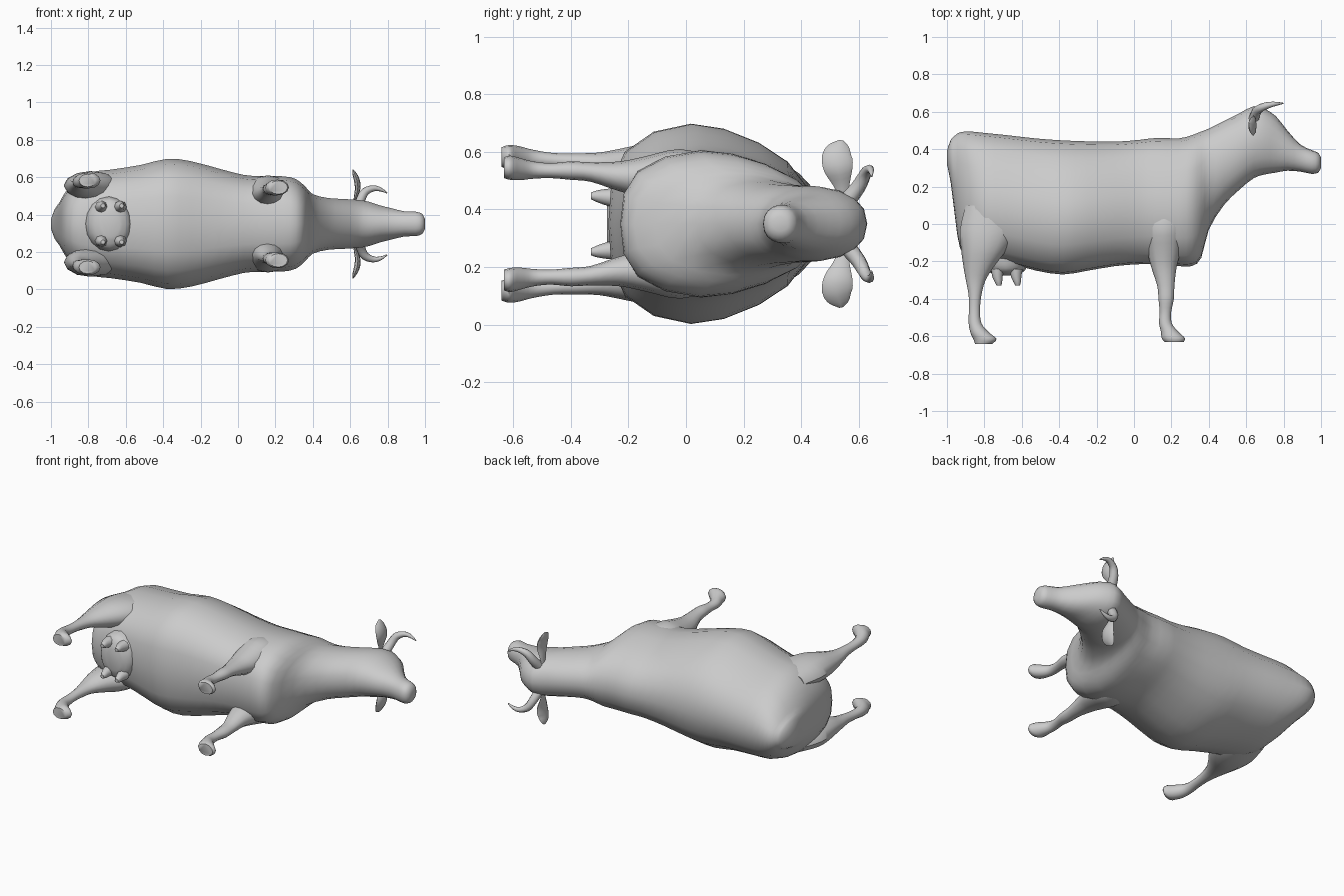
import bpy, bmesh, math
from mathutils import Vector

if "Cube" in bpy.data.objects:
    bpy.data.objects.remove(bpy.data.objects["Cube"])

MID = 0.35  # the animal lies on its side; z = MID is its plane of symmetry

hide = bpy.data.materials.new("grey hide")
hide.diffuse_color = (0.6, 0.6, 0.6, 1)
hide.use_nodes = True
hide.node_tree.nodes["Principled BSDF"].inputs["Base Color"].default_value = hide.diffuse_color


def spline(rows, steps):
    """Catmull-Rom interpolation through rows of numbers."""
    out = []
    for i in range(len(rows) - 1):
        a, b, c, d = (rows[max(0, min(len(rows) - 1, i + k))] for k in (-1, 0, 1, 2))
        for s in range(steps):
            t = s / steps
            out.append([0.5 * (2 * q + (r - p) * t + (2 * p - 5 * q + 4 * r - w) * t * t
                               + (3 * q - p - 3 * r + w) * t ** 3)
                        for p, q, r, w in zip(a, b, c, d)])
    out.append(list(rows[-1]))
    return out


def loft(name, rings, angle=50):
    """Skin a list of closed rings and cap both ends."""
    bm = bmesh.new()
    loops = [[bm.verts.new(p) for p in ring] for ring in rings]
    n = len(loops[0])
    for a, b in zip(loops, loops[1:]):
        for i in range(n):
            bm.faces.new((a[i], a[(i + 1) % n], b[(i + 1) % n], b[i]))
    bm.faces.new(loops[0])
    bm.faces.new(loops[-1])
    bmesh.ops.recalc_face_normals(bm, faces=bm.faces)
    mesh = bpy.data.meshes.new(name)
    bm.to_mesh(mesh)
    bm.free()
    mesh.materials.append(hide)
    obj = bpy.data.objects.new(name, mesh)
    bpy.context.collection.objects.link(obj)
    bpy.ops.object.select_all(action='DESELECT')
    obj.select_set(True)
    bpy.context.view_layer.objects.active = obj
    bpy.ops.object.shade_smooth_by_angle(angle=math.radians(angle))
    return obj


def leg_rings(rows, side, n=12):
    """Rows: x centre, y, side offset, x radius, side radius."""
    return [[(x + rx * math.cos(2 * math.pi * i / n), y,
              MID + side * (z + rz * math.sin(2 * math.pi * i / n))) for i in range(n)]
            for x, y, z, rx, rz in spline(rows, 3)]


def tube_rings(rows, side, flat=1.0, n=8):
    """Rows: x, y, side offset, radius; rings follow the path."""
    pts = spline(rows, 3)
    rings = []
    for k, (x, y, z, r) in enumerate(pts):
        d = Vector(pts[min(k + 1, len(pts) - 1)][:3]) - Vector(pts[max(k - 1, 0)][:3])
        d.normalize()
        u = (Vector((0, 1, 0)) - d * d.y).normalized()
        v = d.cross(u)
        ring = []
        for i in range(n):
            a = 2 * math.pi * i / n
            p = Vector((x, y, z)) + u * r * math.cos(a) + v * r * flat * math.sin(a)
            ring.append((p.x, p.y, MID + side * p.z))
        rings.append(ring)
    return rings


# Trunk, neck and head: x, belly y, back y, half width, roundness of section
body = [
    (-1.0, .32, .39, .025, 1), (-.98, .22, .45, .08, .8), (-.955, .02, .475, .115, .5),
    (-.93, -.13, .49, .16, .3), (-.88, -.19, .495, .225, .1), (-.8, -.2, .487, .275, 0),
    (-.68, -.21, .475, .29, 0), (-.52, -.25, .457, .315, 0), (-.38, -.27, .447, .348, 0),
    (-.25, -.25, .442, .335, 0), (-.1, -.225, .44, .295, 0), (.03, -.215, .45, .262, 0),
    (.12, -.215, .46, .256, 0), (.24, -.225, .458, .255, .1), (.31, -.225, .475, .24, .2),
    (.36, -.18, .495, .2, .3), (.4, -.03, .51, .16, .6), (.48, .1, .55, .14, .8),
    (.56, .18, .59, .135, .9), (.64, .245, .63, .13, 1), (.7, .265, .615, .12, 1),
    (.76, .275, .575, .1, 1), (.82, .285, .5, .085, 1), (.89, .28, .425, .068, 1),
    (.95, .268, .395, .066, 1), (.985, .275, .38, .054, 1), (1.0, .3, .355, .025, 1)]
# Half section of the trunk: width and height fractions, broad low and narrow at the spine
half = [(0, 0), (.42, .015), (.72, .08), (.92, .22), (1, .4), (.95, .56),
        (.81, .73), (.62, .87), (.34, .975), (0, 1)]
rings = []
for x, lo, hi, w, k in spline(body, 2):
    ring = []
    for i, (a, b) in enumerate(half):
        t = math.pi * i / (len(half) - 1)
        a = a * (1 - k) + k * math.sin(t) ** 0.85
        b = b * (1 - k) + k * (1 - math.cos(t)) / 2
        ring.append((a * w, lo + (hi - lo) * b))
    rings.append([(x, y, MID + z) for z, y in ring]
                 + [(x, y, MID - z) for z, y in ring[-2:0:-1]])
loft("body", rings)

front_leg = [(.16, .1, .19, .1, .04), (.16, -.02, .185, .105, .075), (.16, -.14, .165, .09, .07),
             (.16, -.23, .165, .068, .052), (.17, -.33, .18, .046, .034),
             (.172, -.4, .185, .041, .032), (.168, -.47, .185, .031, .026),
             (.168, -.53, .187, .034, .03), (.19, -.575, .19, .046, .038),
             (.21, -.61, .195, .062, .042), (.215, -.632, .195, .05, .036)]
hind_leg = [(-.77, .1, .2, .13, .06), (-.78, -.03, .205, .15, .075), (-.8, -.13, .205, .125, .075),
            (-.828, -.22, .205, .085, .058), (-.846, -.3, .21, .053, .038),
            (-.85, -.38, .215, .034, .03), (-.853, -.46, .22, .03, .026),
            (-.85, -.53, .225, .034, .032), (-.825, -.58, .23, .05, .04),
            (-.797, -.615, .232, .062, .042), (-.805, -.642, .232, .045, .034)]
horn = [(.64, .56, .08, .03), (.655, .6, .13, .026), (.68, .622, .172, .022),
        (.725, .637, .19, .016), (.765, .643, .183, .01), (.797, .645, .165, .003)]
ear = [(.62, .545, .1, .018), (.628, .54, .14, .03), (.64, .53, .19, .05),
       (.635, .525, .235, .052), (.622, .535, .27, .035), (.615, .54, .29, .008)]

for side, label in ((1, "upper"), (-1, "lower")):
    loft("front_leg_" + label, leg_rings(front_leg, side))
    loft("hind_leg_" + label, leg_rings(hind_leg, side))
    loft("horn_" + label, tube_rings(horn, side))
    loft("ear_" + label, tube_rings(ear, side, flat=.3))
    # Teats in two rows under the udder
    for x, place in ((-.73, "rear"), (-.63, "fore")):
        teat = [(x, -.24, .09, .035), (x, -.28, .093, .028),
                (x + .005, -.31, .096, .02), (x + .008, -.33, .097, .012)]
        loft("teat_" + place + "_" + label, leg_rings([(a, b, c, r, r) for a, b, c, r in teat], side, 8))

# Udder bulging below the belly between the hind legs
udder = [(-.69, -.12, 0, .13, .15), (-.69, -.2, 0, .125, .145),
         (-.685, -.25, 0, .1, .125), (-.68, -.275, 0, .05, .07)]
loft("udder", leg_rings(udder, 1, 16))
